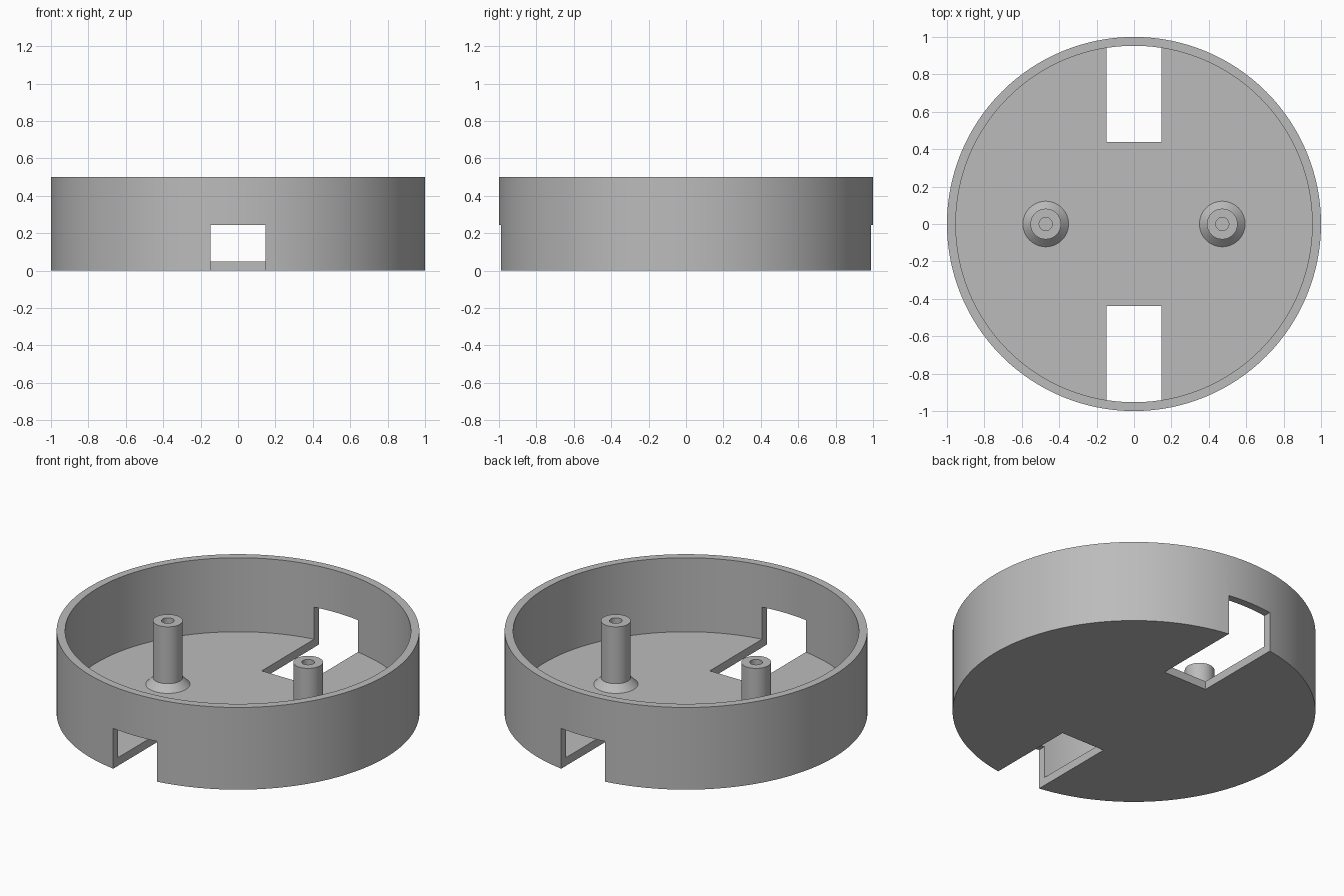
import bpy
import bmesh
import math
from mathutils import Matrix, Vector

cube = bpy.data.objects.get("Cube")
if cube:
    bpy.data.objects.remove(cube, do_unlink=True)

FLOOR = 0.05
HEIGHT = 0.5

grey = bpy.data.materials.new("plain_grey")
grey.use_nodes = True
grey.diffuse_color = (0.5, 0.5, 0.5, 1)
grey.node_tree.nodes["Principled BSDF"].inputs["Base Color"].default_value = (0.5, 0.5, 0.5, 1)


def add_object(name, bm):
    mesh = bpy.data.meshes.new(name)
    bm.to_mesh(mesh)
    bm.free()
    mesh.materials.append(grey)
    obj = bpy.data.objects.new(name, mesh)
    bpy.context.collection.objects.link(obj)
    return obj


def smooth(obj):
    bpy.ops.object.select_all(action="DESELECT")
    obj.select_set(True)
    bpy.context.view_layer.objects.active = obj
    bpy.ops.object.shade_smooth_by_angle(angle=math.radians(30))


def lathe(name, profile, segments, x=0):
    """Revolve (radius, z) points about the vertical axis."""
    bm = bmesh.new()
    verts = [bm.verts.new((r, 0, z)) for r, z in profile]
    edges = [bm.edges.new(pair) for pair in zip(verts, verts[1:])]
    bmesh.ops.spin(bm, geom=verts + edges, cent=(0, 0, 0), axis=(0, 0, 1),
                   angle=math.tau, steps=segments, use_duplicate=False)
    bmesh.ops.remove_doubles(bm, verts=bm.verts, dist=1e-4)
    bmesh.ops.recalc_face_normals(bm, faces=bm.faces)
    obj = add_object(name, bm)
    obj.location.x = x
    return obj


# Round tray: floor and wall in one closed shell
tray = lathe("round_tray", [(0, 0), (1, 0), (1, HEIGHT), (0.953, HEIGHT),
                            (0.953, FLOOR), (0, FLOOR)], 128)

# Front and back slots through the floor and lower wall
for side, name in ((-1, "front_slot_cutter"), (1, "back_slot_cutter")):
    bm = bmesh.new()
    inner, outer, low, high = 0.438, 1.2, -0.1, 0.245
    place = Matrix.Translation(Vector((0, side * (inner + outer) / 2, (low + high) / 2)))
    size = Matrix.Diagonal((0.294, outer - inner, high - low, 1))
    bmesh.ops.create_cube(bm, size=1, matrix=place @ size)
    cutter = add_object(name, bm)
    cutter.hide_render = True
    cut = tray.modifiers.new(name, "BOOLEAN")
    cut.operation = "DIFFERENCE"
    cut.solver = "EXACT"
    cut.object = cutter
    bpy.context.view_layer.objects.active = tray
    bpy.ops.object.modifier_apply(modifier=cut.name)
    bpy.data.objects.remove(cutter, do_unlink=True)
smooth(tray)

# Hollow screw posts with flared feet, standing on the floor
for x, name in ((-0.472, "right_post"), (0.472, "left_post")):
    post = lathe(name, [(0.122, FLOOR), (0.082, 0.09), (0.082, 0.436),
                        (0.035, 0.436), (0.035, FLOOR)], 48, x)
    smooth(post)
